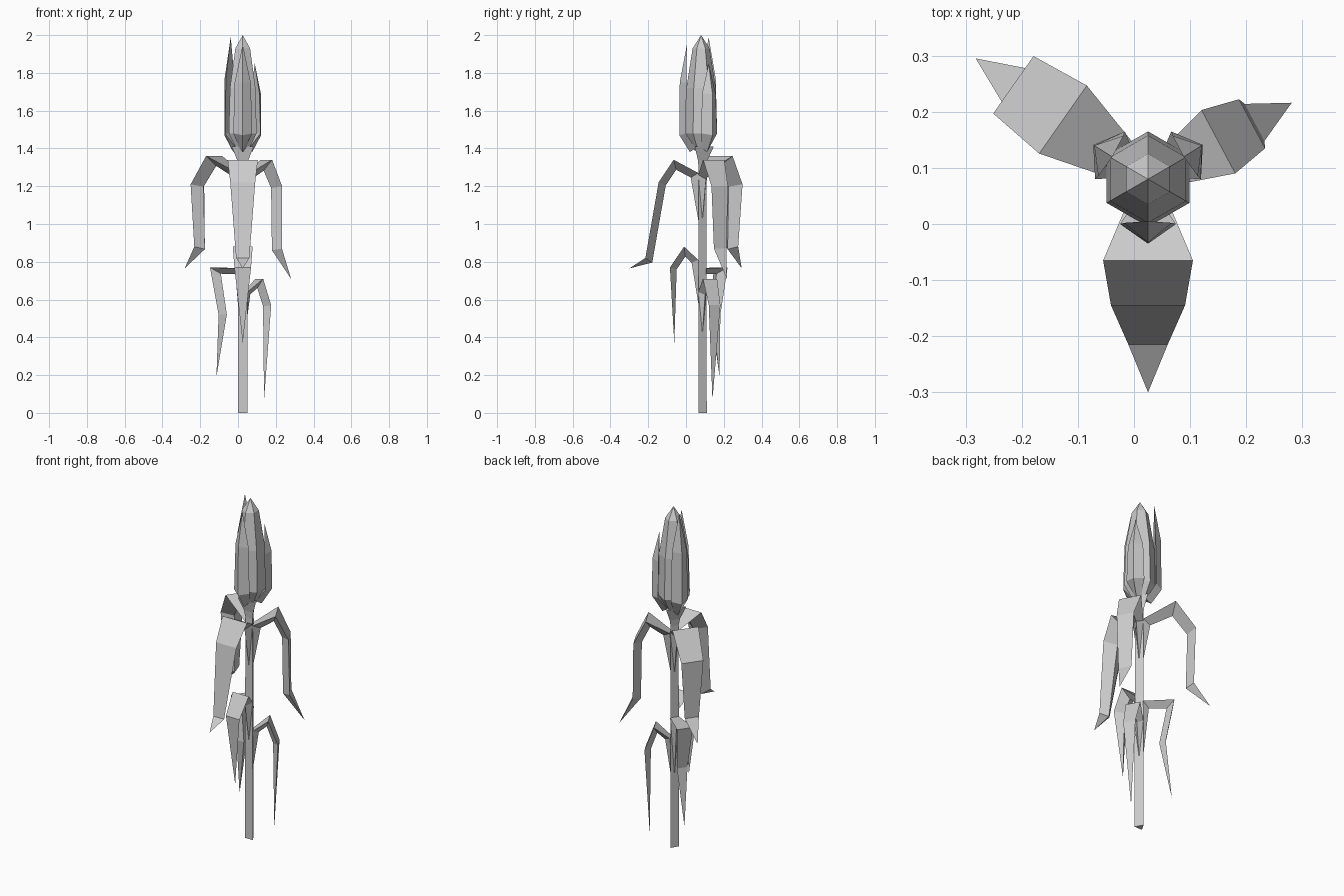
import bpy, bmesh, math
from mathutils import Vector

if "Cube" in bpy.data.objects:
    bpy.data.objects.remove(bpy.data.objects["Cube"], do_unlink=True)

AXIS = Vector((0.025, 0.08, 0))

grey = bpy.data.materials.new("plain grey")
grey.use_nodes = True
grey.diffuse_color = (0.6, 0.6, 0.6, 1)
grey.node_tree.nodes["Principled BSDF"].inputs["Base Color"].default_value = (0.6, 0.6, 0.6, 1)


def loft(name, rings):
    """Skin a list of equal-sized rings of points, closing both ends."""
    bm = bmesh.new()
    loops = [[bm.verts.new(p) for p in ring] for ring in rings]
    n = len(loops[0])
    for a, b in zip(loops, loops[1:]):
        for i in range(n):
            j = (i + 1) % n
            bm.faces.new((a[i], a[j], b[j], b[i]))
    bm.faces.new(loops[0])
    bm.faces.new(loops[-1])
    bmesh.ops.remove_doubles(bm, verts=bm.verts, dist=0.0005)
    bmesh.ops.recalc_face_normals(bm, faces=bm.faces)
    mesh = bpy.data.meshes.new(name)
    bm.to_mesh(mesh)
    bm.free()
    mesh.materials.append(grey)
    obj = bpy.data.objects.new(name, mesh)
    obj.location = AXIS
    bpy.context.collection.objects.link(obj)


def column(name, sides, turn, profile):
    """Upright lathe of a (radius, height) profile."""
    angles = [math.radians(turn) + math.tau * i / sides for i in range(sides)]
    loft(name, [[(r * math.cos(a), r * math.sin(a), z) for a in angles] for r, z in profile])


def blade(name, angle, thick, path):
    """Keeled leaf along (reach, height, width) points, pointed at the last one."""
    a = math.radians(angle)
    out = Vector((math.cos(a), math.sin(a), 0))
    side = Vector((-out.y, out.x, 0))
    pts = [Vector(p[:2]) for p in path]
    rings = []
    for i, (r, z, w) in enumerate(path):
        before = (pts[i] - pts[max(i - 1, 0)]).normalized()
        after = (pts[min(i + 1, len(pts) - 1)] - pts[i]).normalized()
        t = (before + after).normalized()
        miter = 1 / max(t.dot(after if after.length else before), 0.6)
        depth = thick * miter if w else 0
        keel = pts[i] + Vector((t.y, -t.x)) * depth
        mid = out * r + Vector((0, 0, z))
        rings.append([mid + side * w / 2, mid - side * w / 2,
                      out * keel.x + Vector((0, 0, keel.y))])
    loft(name, rings)


# Three-sided stem flaring into the collar under the bud
column("stem", 3, 90, [(0.03, 0), (0.027, 1.3), (0.035, 1.34), (0.067, 1.41)])

# Closed bud and its three wrapping petals
column("bud", 6, 30, [(0.035, 1.39), (0.085, 1.48), (0.078, 1.72), (0.045, 1.93), (0, 2.0)])
for name, angle, mid, tip in (("front_petal", 270, 1.75, 1.95),
                              ("right_petal", 148, 1.77, 1.99),
                              ("left_petal", 32, 1.69, 1.85)):
    blade(name, angle, 0.035, [(0.03, 1.4, 0.03), (0.08, 1.48, 0.10),
                               (0.078, mid, 0.085), (0.075, tip, 0)])

# Upper leaves: spike on the stem, shoulder, hanging blade, tip
blade("upper_front_leaf", 270, 0.04, [
    (0.015, 1.02, 0), (0.015, 1.27, 0.05), (0.145, 1.34, 0.16), (0.225, 1.22, 0.132),
    (0.295, 0.82, 0.07), (0.38, 0.765, 0)])
blade("upper_right_leaf", 145, 0.04, [
    (0.015, 1.02, 0), (0.015, 1.27, 0.05), (0.185, 1.36, 0.148), (0.293, 1.21, 0.125),
    (0.285, 0.88, 0.08), (0.375, 0.765, 0)])
blade("upper_left_leaf", 28, 0.04, [
    (0.015, 1.02, 0), (0.015, 1.26, 0.05), (0.142, 1.34, 0.128), (0.21, 1.2, 0.099),
    (0.215, 0.87, 0.075), (0.29, 0.71, 0)])

# Lower leaves
blade("lower_front_leaf", 270, 0.035, [
    (0.015, 0.58, 0), (0.015, 0.81, 0.05), (0.09, 0.88, 0.105), (0.165, 0.77, 0.088),
    (0.142, 0.37, 0)])
blade("lower_right_leaf", 145, 0.032, [
    (0.015, 0.42, 0), (0.015, 0.765, 0.05), (0.18, 0.77, 0.09), (0.135, 0.52, 0.06),
    (0.17, 0.19, 0)])
blade("lower_left_leaf", 28, 0.03, [
    (0.015, 0.42, 0), (0.015, 0.64, 0.05), (0.10, 0.71, 0.085), (0.152, 0.57, 0.07),
    (0.128, 0.07, 0)])
